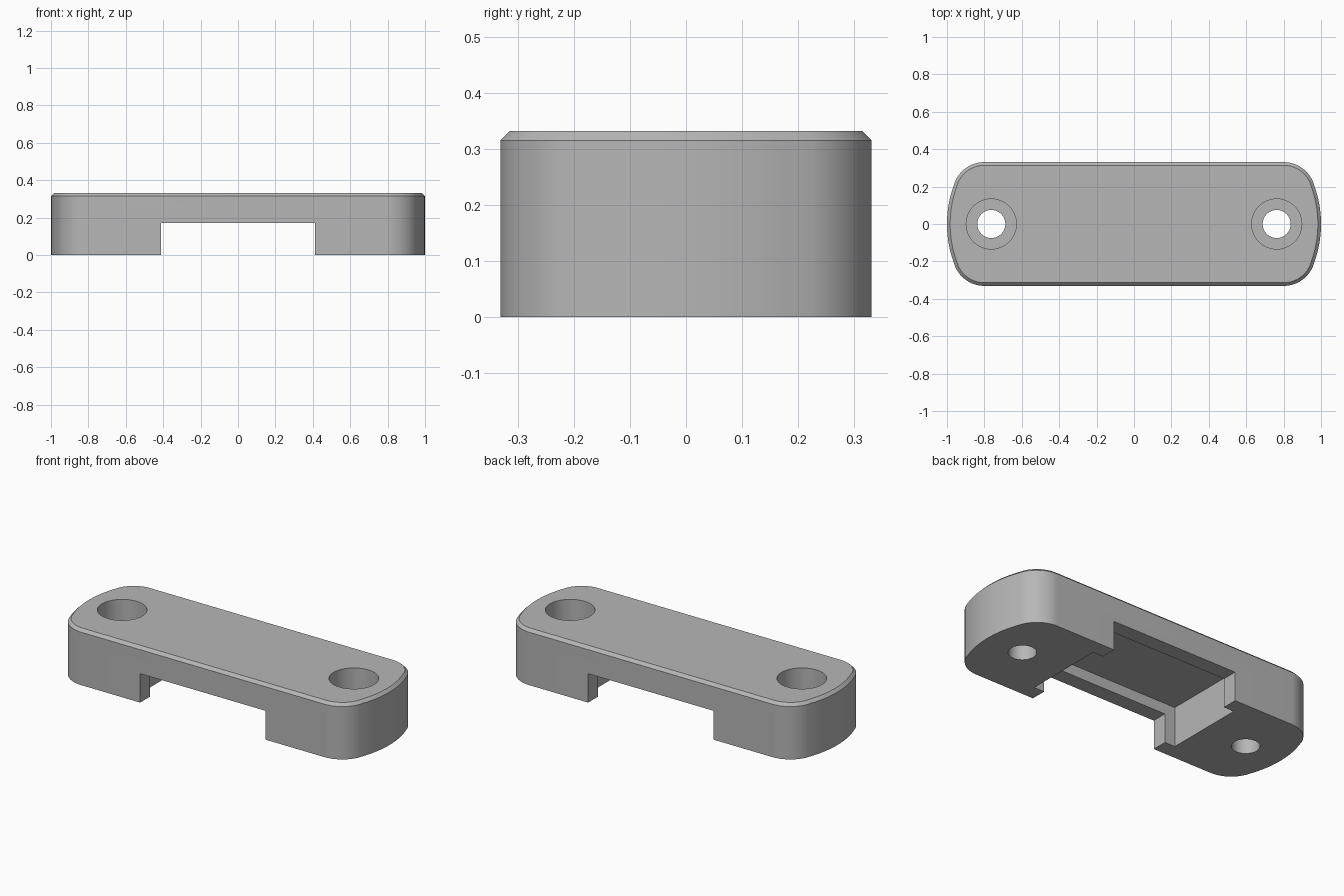
import bpy, bmesh
from math import sin, cos, atan2, pi

if "Cube" in bpy.data.objects:
    bpy.data.objects.remove(bpy.data.objects["Cube"])

HALF_W, HEIGHT, CHAMFER = 0.331, 0.332, 0.017
END_R, CORNER_X, CORNER_Y = 0.6, 0.8, 0.161      # bowed end and corner fillet centres
HOLE_X = 0.763

grey = bpy.data.materials.new("plain grey")
grey.use_nodes = True
colour = (0.47, 0.47, 0.47, 1)
grey.diffuse_color = colour
grey.node_tree.nodes["Principled BSDF"].inputs["Base Color"].default_value = colour


def outline(inset):
    """Plan outline: straight sides, filleted corners, bowed ends."""
    r, big = HALF_W - CORNER_Y - inset, END_R - inset
    cx = 1 - END_R
    tangent = atan2(CORNER_Y, CORNER_X - cx)
    quarter = [(cx + big * cos(a), big * sin(a))
               for a in (tangent * i / 10 for i in range(10))]
    quarter += [(CORNER_X + r * cos(a), CORNER_Y + r * sin(a))
                for a in (tangent + (pi / 2 - tangent) * i / 16 for i in range(17))]
    half = quarter + [(-x, y) for x, y in reversed(quarter)]
    return half + [(x, -y) for x, y in reversed(half[1:-1])]


def make_object(name, bm):
    bmesh.ops.recalc_face_normals(bm, faces=bm.faces)
    mesh = bpy.data.meshes.new(name)
    bm.to_mesh(mesh)
    bm.free()
    mesh.materials.append(grey)
    obj = bpy.data.objects.new(name, mesh)
    bpy.context.collection.objects.link(obj)
    return obj


def box(name, hx, hy, z0, z1):
    bm = bmesh.new()
    bmesh.ops.create_cube(bm, size=1)
    for v in bm.verts:
        v.co = (v.co.x * 2 * hx, v.co.y * 2 * hy, z1 if v.co.z > 0 else z0)
    return make_object(name, bm)


def cylinder(name, x, radius, z0, z1):
    bm = bmesh.new()
    bmesh.ops.create_cone(bm, cap_ends=True, segments=64, radius1=radius,
                          radius2=radius, depth=z1 - z0)
    bmesh.ops.translate(bm, verts=bm.verts, vec=(x, 0, (z0 + z1) / 2))
    return make_object(name, bm)


# Body: stacked outlines with a chamfered top edge
bm = bmesh.new()
rings = [[bm.verts.new((x, y, z)) for x, y in outline(inset)]
         for inset, z in ((0, 0), (0, HEIGHT - CHAMFER), (CHAMFER, HEIGHT))]
for low, high in zip(rings, rings[1:]):
    for i in range(len(low)):
        bm.faces.new((low[i - 1], low[i], high[i], high[i - 1]))
bm.faces.new(rings[0])
bm.faces.new(rings[-1])
body = make_object("clamp_body", bm)

# Cutters: cross channel, deeper inner pocket, counterbored screw holes
cutters = [box("channel_cutter", 0.413, 0.5, -0.1, 0.172),
           box("pocket_cutter", 0.48, 0.24, -0.15, 0.235)]
for side in (-1, 1):
    cutters.append(cylinder("screw_hole_cutter", side * HOLE_X, 0.075, -0.1, 0.5))
    cutters.append(cylinder("counterbore_cutter", side * HOLE_X, 0.134, 0.155, 0.45))

bpy.ops.object.select_all(action="DESELECT")
bpy.context.view_layer.objects.active = body
body.select_set(True)
for cutter in cutters:
    cutter.hide_render = True
    mod = body.modifiers.new(cutter.name, "BOOLEAN")
    mod.operation, mod.solver, mod.object = "DIFFERENCE", "EXACT", cutter
    bpy.ops.object.modifier_apply(modifier=mod.name)
    bpy.data.objects.remove(cutter)

bpy.ops.object.shade_smooth_by_angle(angle=pi / 6)
